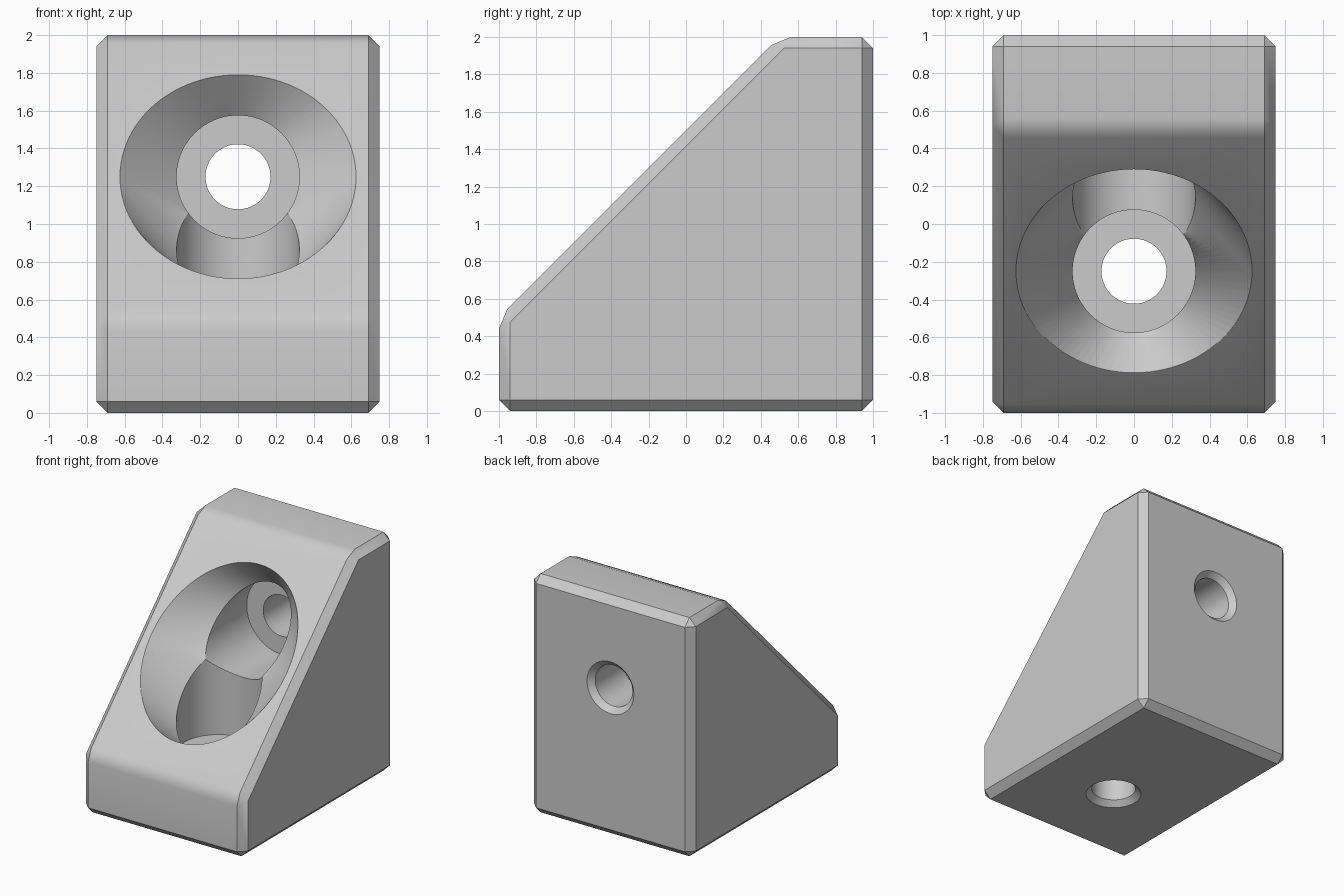
import bpy, bmesh, math

cube = bpy.data.objects.get("Cube")
if cube:
    bpy.data.objects.remove(cube, do_unlink=True)

GREY = (0.6, 0.6, 0.6, 1.0)
SEGMENTS = 96
BORE, HOLE = 0.325, 0.172      # counterbore and screw hole radii
AXIS_Z, AXIS_Y = 1.25, -0.25   # bore axis height and the middle of the slope

grey = bpy.data.materials.new("light_grey")
grey.use_nodes = True
grey.diffuse_color = GREY
grey.node_tree.nodes["Principled BSDF"].inputs["Base Color"].default_value = GREY


def add_object(name, bm):
    bmesh.ops.recalc_face_normals(bm, faces=bm.faces)
    mesh = bpy.data.meshes.new(name)
    bm.to_mesh(mesh)
    bm.free()
    mesh.materials.append(grey)
    obj = bpy.data.objects.new(name, mesh)
    bpy.context.collection.objects.link(obj)
    return obj


def make_body():
    """Wedge profile extruded across x, with every edge chamfered."""
    profile = [(-1, 0), (1, 0), (1, 2), (0.5, 2), (-1, 0.5)]
    bm = bmesh.new()
    face = bm.faces.new([bm.verts.new((-0.75, y, z)) for y, z in profile])
    side = bmesh.ops.extrude_face_region(bm, geom=[face])["geom"]
    moved = [v for v in side if isinstance(v, bmesh.types.BMVert)]
    bmesh.ops.translate(bm, verts=moved, vec=(1.5, 0, 0))
    bmesh.ops.recalc_face_normals(bm, faces=bm.faces)
    bmesh.ops.bevel(bm, geom=bm.edges[:], offset=0.06, offset_type='OFFSET',
                    segments=1, affect='EDGES')
    return add_object("corner_bracket", bm)


def make_cutter(name, mirrored, scale):
    """Flared recess, counterbore, screw hole and countersink in one solid."""
    a, b, depth, over = 0.625 * scale, 0.54 * scale, 0.385, 0.2
    # Each ring: x radius, height radius, y position, follows the slope or not
    rings = [
        (a + over * (a - BORE), b + over * (b - BORE), AXIS_Y - over * depth, True),
        (BORE, BORE, AXIS_Y + depth, True),
        (BORE, BORE, 0.58, False),
        (HOLE, HOLE, 0.58, False),
        (HOLE, HOLE, 0.955, False),
        (HOLE + 0.065, HOLE + 0.065, 1.02, False),
    ]
    bm = bmesh.new()
    loops = []
    for rx, rz, pos, sloped in rings:
        loop = []
        for i in range(SEGMENTS):
            angle = math.tau * i / SEGMENTS
            rise = rz * math.sin(angle)
            y = pos + (rise if sloped else 0)
            z = AXIS_Z + rise
            if mirrored:                      # reflect to the vertical bore
                y, z = 1 - z, 1 - y
            loop.append(bm.verts.new((rx * math.cos(angle), y, z)))
        loops.append(loop)
    for near, far in zip(loops, loops[1:]):
        for i in range(SEGMENTS):
            j = (i + 1) % SEGMENTS
            bm.faces.new((near[i], near[j], far[j], far[i]))
    bm.faces.new(loops[0])
    bm.faces.new(loops[-1])
    cutter = add_object(name, bm)
    cutter.hide_render = True
    return cutter


body = make_body()
bpy.ops.object.select_all(action='DESELECT')
bpy.context.view_layer.objects.active = body
body.select_set(True)

# Cut the horizontal and the vertical screw recess
for name, mirrored, scale in (("back_bore_cutter", False, 1.0),
                              ("floor_bore_cutter", True, 0.997)):
    cutter = make_cutter(name, mirrored, scale)
    cut = body.modifiers.new(name, 'BOOLEAN')
    cut.operation = 'DIFFERENCE'
    cut.solver = 'EXACT'
    cut.object = cutter
    bpy.ops.object.modifier_apply(modifier=cut.name)
    bpy.data.objects.remove(cutter, do_unlink=True)

# Smooth the bores and the folds of the slope, keep the chamfers crisp
bpy.ops.object.shade_smooth_by_angle(angle=math.radians(30))
weighted = body.modifiers.new("weighted_normals", 'WEIGHTED_NORMAL')
weighted.keep_sharp = True
